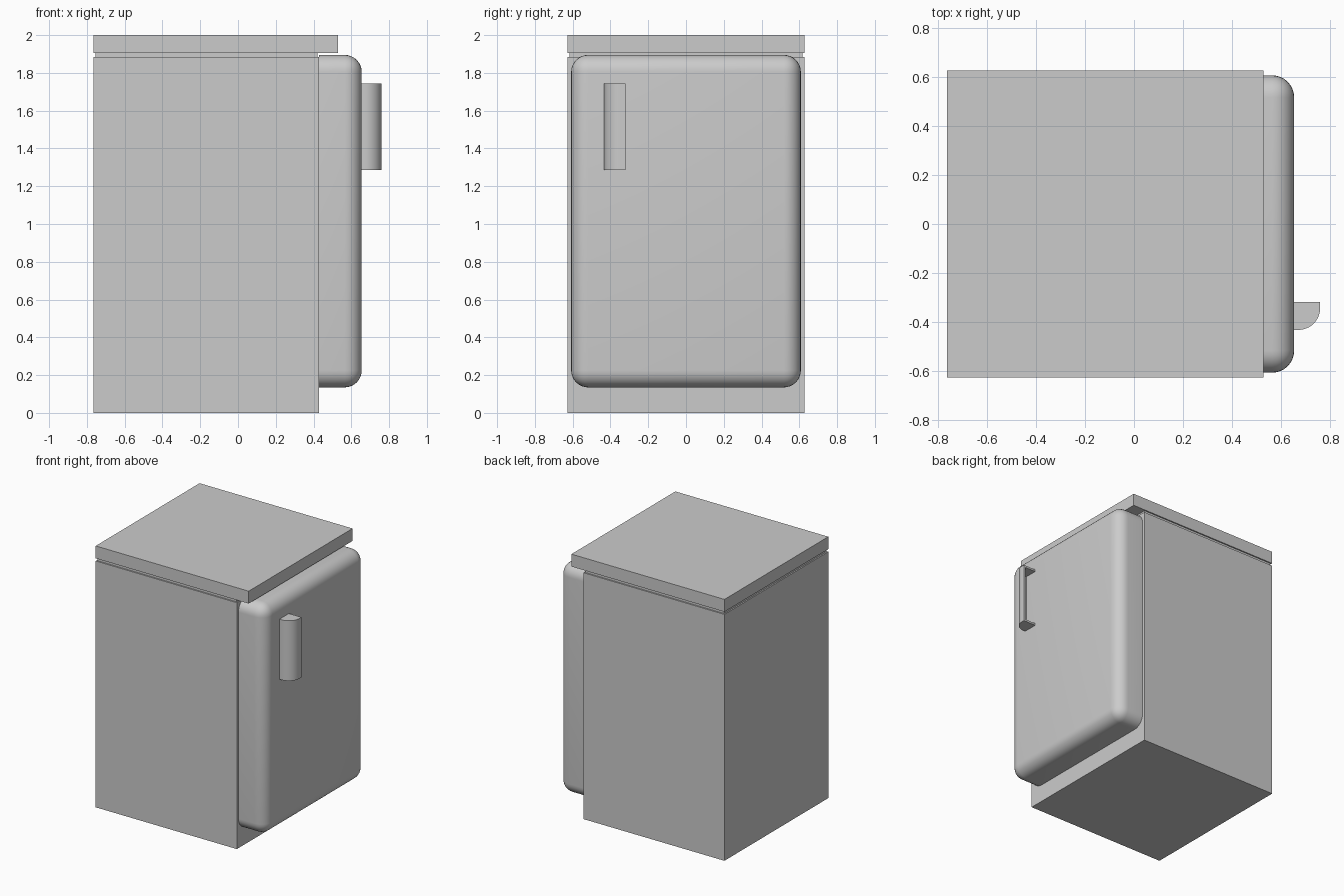
import bpy, bmesh
from math import sin, cos, pi, radians

cube = bpy.data.objects.get("Cube")
if cube:
    bpy.data.objects.remove(cube, do_unlink=True)

grey = bpy.data.materials.new("enamel_grey")
grey.use_nodes = True
colour = (0.6, 0.6, 0.6, 1)
grey.diffuse_color = colour
grey.node_tree.nodes["Principled BSDF"].inputs["Base Color"].default_value = colour


def add_object(name, bm):
    bmesh.ops.recalc_face_normals(bm, faces=bm.faces)
    mesh = bpy.data.meshes.new(name)
    bm.to_mesh(mesh)
    bm.free()
    mesh.materials.append(grey)
    obj = bpy.data.objects.new(name, mesh)
    bpy.context.collection.objects.link(obj)
    return obj


def prism(outline, z0, z1):
    """Extrude a plan outline between two heights."""
    bm = bmesh.new()
    face = bm.faces.new([bm.verts.new((x, y, z0)) for x, y in outline])
    top = bmesh.ops.extrude_face_region(bm, geom=[face])["geom"]
    verts = [v for v in top if isinstance(v, bmesh.types.BMVert)]
    bmesh.ops.translate(bm, verts=verts, vec=(0, 0, z1 - z0))
    return bm


def box(x0, x1, y, z0, z1):
    return prism([(x0, -y), (x1, -y), (x1, y), (x0, y)], z0, z1)


def activate(obj):
    bpy.ops.object.select_all(action="DESELECT")
    obj.select_set(True)
    bpy.context.view_layer.objects.active = obj


def smooth(obj):
    activate(obj)
    bpy.ops.object.shade_smooth_by_angle(angle=radians(35))


# Cabinet, recessed neck and overhanging worktop
add_object("cabinet_body", box(-0.765, 0.43, 0.628, 0, 1.885))
add_object("recessed_neck", box(-0.755, 0.42, 0.618, 1.88, 1.91))
add_object("worktop", box(-0.765, 0.53, 0.628, 1.905, 2))

# Door, rounded everywhere except the edges against the cabinet
bm = box(0.43, 0.655, 0.608, 0.135, 1.895)
rounded = [e for e in bm.edges if any(v.co.x > 0.5 for v in e.verts)]
bmesh.ops.bevel(bm, geom=rounded, offset=0.09, segments=8, profile=0.5,
                affect="EDGES", clamp_overlap=True)
smooth(add_object("door", bm))


# Scooped handle, hollow and open on its inner side
def handle_outline(x_back, y_open, radius):
    arc = [(0.673 + radius * cos(a), -0.345 - radius * sin(a))
           for a in (i * pi / 24 for i in range(13))]
    return [(x_back, y_open), (arc[0][0], y_open)] + arc + [(x_back, arc[-1][1])]


handle = add_object("door_handle", prism(handle_outline(0.652, -0.32, 0.088), 1.285, 1.745))
cutter = add_object("handle_cutter", prism(handle_outline(0.64, -0.25, 0.073), 1.3, 1.73))
cutter.hide_render = True
hollow = handle.modifiers.new("hollow", "BOOLEAN")
hollow.operation = "DIFFERENCE"
hollow.solver = "EXACT"
hollow.object = cutter
activate(handle)
bpy.ops.object.modifier_apply(modifier=hollow.name)
bpy.data.objects.remove(cutter, do_unlink=True)
smooth(handle)
